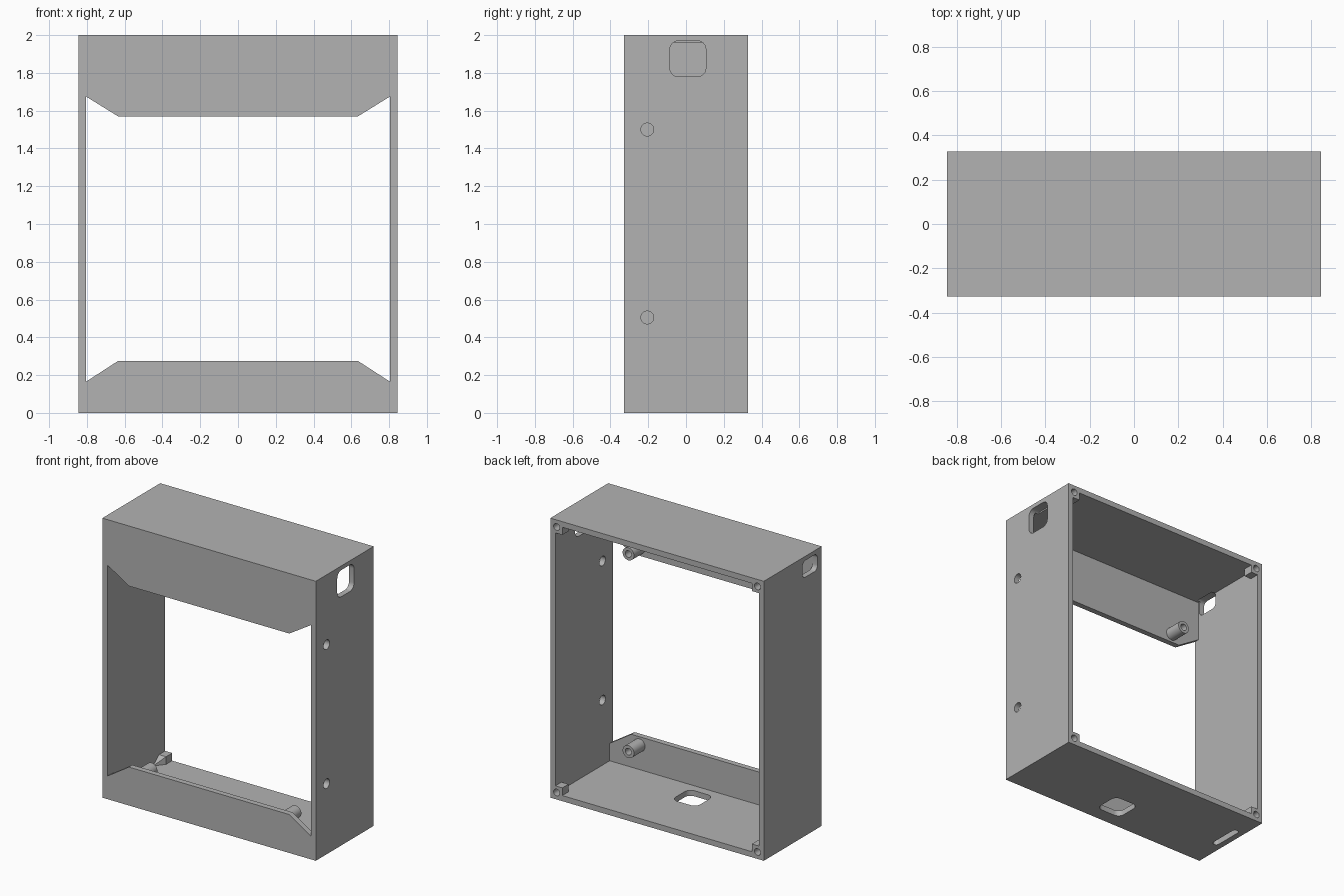
import bpy
import bmesh
from math import cos, sin, pi

if "Cube" in bpy.data.objects:
    bpy.data.objects.remove(bpy.data.objects["Cube"], do_unlink=True)

# Overall half width, half depth, height and wall thickness
W, D, H, T = 0.845, 0.327, 2.0, 0.04
IN = W - T

grey = bpy.data.materials.new("plain grey")
grey.use_nodes = True
grey.diffuse_color = (0.45, 0.45, 0.45, 1)
grey.node_tree.nodes["Principled BSDF"].inputs["Base Color"].default_value = grey.diffuse_color


def finish(name, bm):
    bmesh.ops.recalc_face_normals(bm, faces=bm.faces[:])
    mesh = bpy.data.meshes.new(name)
    bm.to_mesh(mesh)
    bm.free()
    mesh.materials.append(grey)
    obj = bpy.data.objects.new(name, mesh)
    bpy.context.collection.objects.link(obj)
    return obj


def prism(name, outline, axis, lo, hi):
    """Extrude a 2D outline along an axis from lo to hi."""
    place = {"x": lambda a, b, d: (d, a, b),
             "y": lambda a, b, d: (a, d, b),
             "z": lambda a, b, d: (a, b, d)}[axis]
    bm = bmesh.new()
    rings = [[bm.verts.new(place(a, b, d)) for a, b in outline] for d in (lo, hi)]
    bm.faces.new(rings[0])
    bm.faces.new(rings[1])
    n = len(outline)
    for i in range(n):
        j = (i + 1) % n
        bm.faces.new((rings[0][i], rings[0][j], rings[1][j], rings[1][i]))
    return finish(name, bm)


def rect(a0, a1, b0, b1):
    return [(a0, b0), (a1, b0), (a1, b1), (a0, b1)]


def rounded(a0, a1, b0, b1, r, steps=6):
    centres = [(a1 - r, b1 - r), (a0 + r, b1 - r), (a0 + r, b0 + r), (a1 - r, b0 + r)]
    return [(ca + r * cos((q + s / steps) * pi / 2), cb + r * sin((q + s / steps) * pi / 2))
            for q, (ca, cb) in enumerate(centres) for s in range(steps + 1)]


def circle(a, b, r, n=32):
    return [(a + r * cos(2 * pi * i / n), b + r * sin(2 * pi * i / n)) for i in range(n)]


def combine(obj, other, operation="DIFFERENCE"):
    mod = obj.modifiers.new("combine", "BOOLEAN")
    mod.operation = operation
    mod.solver = "EXACT"
    mod.object = other
    bpy.context.view_layer.objects.active = obj
    bpy.ops.object.modifier_apply(modifier=mod.name)
    bpy.data.objects.remove(other, do_unlink=True)


def smooth(obj):
    bpy.ops.object.select_all(action="DESELECT")
    obj.select_set(True)
    bpy.context.view_layer.objects.active = obj
    bpy.ops.object.shade_smooth_by_angle(angle=pi / 6)


# Open-backed shell
body = prism("enclosure_body", rect(-W, W, 0, H), "y", -D, D)
combine(body, prism("cavity", rect(-IN, IN, T, H - T), "y", T - D, D + T))

# Front opening with slanted corners
half = [(IN, 0.165), (IN, 1.675), (0.635, 1.57)]
opening = [(0.635, 0.275), (IN, 0.165), (IN, 1.675), (0.635, 1.57)]
opening += [(-x, z) for x, z in reversed(opening)]
combine(body, prism("opening", opening, "y", -D - T, 0))

# Tapered screw blocks in the back corners
for sx in (-1, 1):
    for top in (False, True):
        def height(z):
            return H - z if top else z
        bm = bmesh.new()
        for y in (D, D - 0.07):
            for x in (0.75, 0.825):
                for z in (0.02, 0.095):
                    bm.verts.new((sx * x, y, height(z)))
        bm.verts.new((sx * 0.825, D - 0.162, height(0.02)))
        bmesh.ops.convex_hull(bm, input=bm.verts[:])
        combine(body, finish("screw_block", bm), "UNION")
        hole = circle(sx * 0.795, height(0.05), 0.024)
        combine(body, prism("screw_hole", hole, "y", D - 0.07, D + T))

# Cable windows and mounting holes in the left wall, window in the right wall
combine(body, prism("left_window", rounded(-0.085, 0.105, 1.78, 1.97, 0.045), "x", 0.78, 0.9))
for z in (0.505, 1.5):
    combine(body, prism("side_hole", circle(-0.205, z, 0.034), "x", 0.78, 0.9))
combine(body, prism("right_window", rounded(-0.28, -0.11, 1.85, 1.97, 0.035), "x", -0.9, -0.78))

# Floor window and slot
combine(body, prism("floor_window", rounded(-0.06, 0.135, -0.225, -0.03, 0.045), "z", -T, 2 * T))
combine(body, prism("floor_slot", rounded(-0.802, -0.757, -0.095, 0.145, 0.022), "z", -T, 0.06))
smooth(body)

# Hollow standoffs behind the front lips
for side, x in (("right", -0.57), ("left", 0.57)):
    for level, z in (("lower", 0.215), ("upper", 1.63)):
        base, tip = T - D, T - D + 0.125
        post = prism(f"{level}_{side}_standoff", circle(x, z, 0.045), "y", base - 0.01, tip)
        combine(post, prism("post_hole", circle(x, z, 0.024), "y", base + 0.01, tip + T))
        smooth(post)
